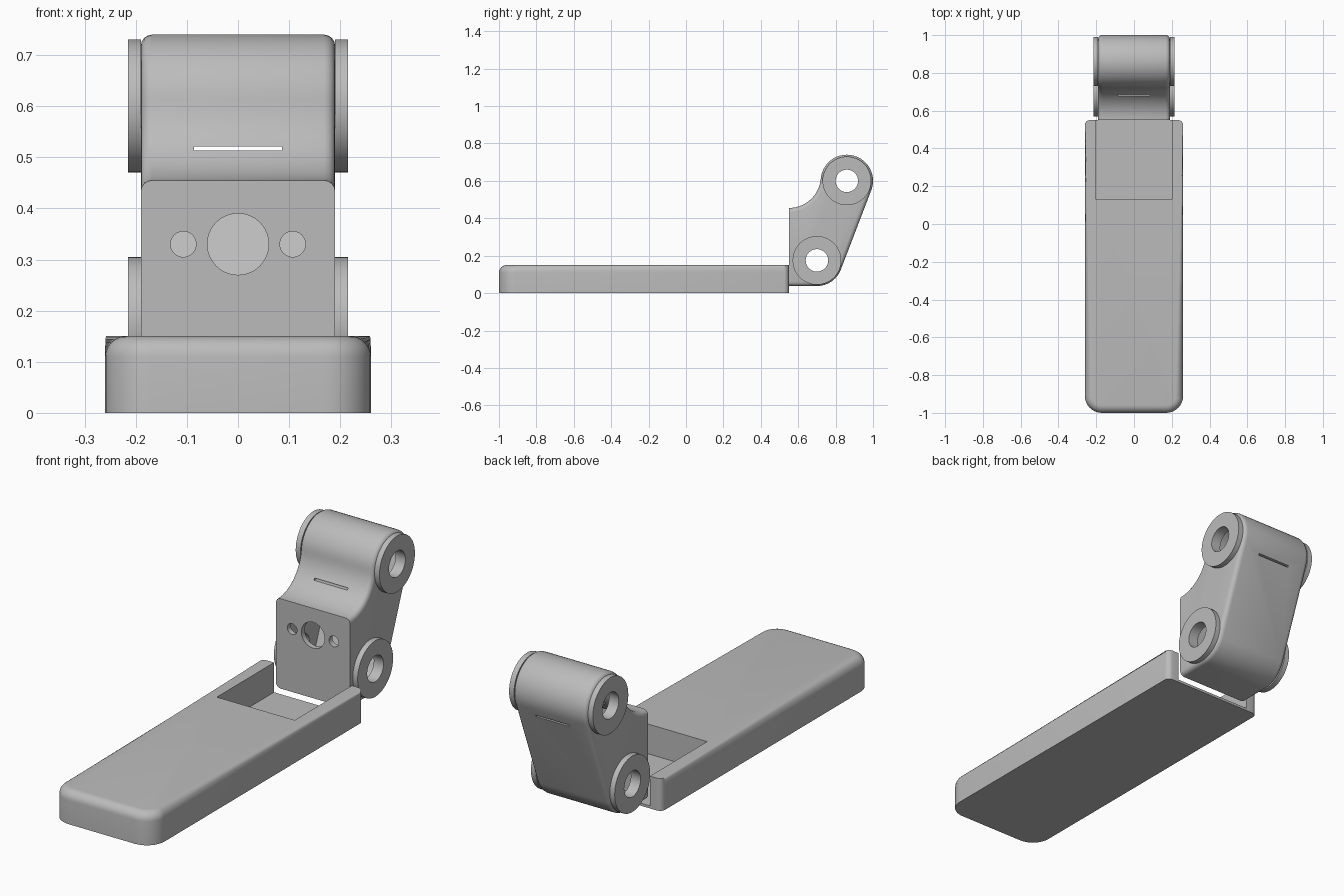
import bpy, bmesh
from math import sin, cos, asin, atan2, hypot, radians, pi
from mathutils import Matrix

if "Cube" in bpy.data.objects:
    bpy.data.objects.remove(bpy.data.objects["Cube"])

grey = bpy.data.materials.new("plain grey")
grey.use_nodes = True
colour = (0.5, 0.5, 0.5, 1)
grey.diffuse_color = colour
grey.node_tree.nodes["Principled BSDF"].inputs["Base Color"].default_value = colour

LOW = (0.70, 0.175)     # lower pivot (y, z)
HIGH = (0.86, 0.60)     # upper pivot (y, z)
HALF = 0.19             # half width of the arm
FRONT = 0.55            # front face of the arm


def make_object(name, bm):
    bmesh.ops.recalc_face_normals(bm, faces=bm.faces[:])
    mesh = bpy.data.meshes.new(name)
    bm.to_mesh(mesh)
    bm.free()
    mesh.materials.append(grey)
    obj = bpy.data.objects.new(name, mesh)
    bpy.context.collection.objects.link(obj)
    return obj


def box(lo, hi):
    bm = bmesh.new()
    size = [b - a for a, b in zip(lo, hi)]
    mid = [(a + b) / 2 for a, b in zip(lo, hi)]
    bmesh.ops.create_cube(bm, size=1, matrix=Matrix.Translation(mid) @ Matrix.Diagonal((*size, 1)))
    return bm


def rod(radius, depth, centre, axis):
    bm = bmesh.new()
    turn = Matrix.Rotation(pi / 2, 4, "Y" if axis == "x" else "X")
    bmesh.ops.create_cone(bm, cap_ends=True, segments=48, radius1=radius, radius2=radius,
                          depth=depth, matrix=Matrix.Translation(centre) @ turn)
    return bm


def select_only(obj):
    bpy.ops.object.select_all(action="DESELECT")
    obj.select_set(True)
    bpy.context.view_layer.objects.active = obj


def cut(obj, bm):
    cutter = make_object("cutter", bm)
    cutter.hide_render = True
    mod = obj.modifiers.new("cut", "BOOLEAN")
    mod.operation, mod.solver, mod.object = "DIFFERENCE", "EXACT", cutter
    select_only(obj)
    bpy.ops.object.modifier_apply(modifier=mod.name)
    bpy.data.objects.remove(cutter)


def smooth(obj):
    select_only(obj)
    bpy.ops.object.shade_smooth_by_angle(angle=radians(35))


def bevel(bm, test, size, segments):
    edges = [e for e in bm.edges if test(e.verts[0].co, e.verts[1].co)]
    bmesh.ops.bevel(bm, geom=edges, offset=size, segments=segments, profile=0.5, affect="EDGES")


def arc(centre, radius, start, end, steps):
    angles = [start + (end - start) * i / steps for i in range(steps + 1)]
    return [(centre[0] + radius * cos(a), centre[1] + radius * sin(a)) for a in angles]


def arm_profile(t):
    """Side outline of the arm, shrunk inwards by t."""
    r_low, r_high = 0.137, 0.14
    lip = 0.455
    dy, rise = HIGH[0] - FRONT, HIGH[1] - lip
    # Radius of the hollow curve that meets the upper round smoothly
    r_neck = (dy * dy + rise * rise - r_high * r_high) / (2 * (rise + r_high))
    neck = (FRONT, lip + r_neck)
    back = atan2(HIGH[1] - LOW[1], HIGH[0] - LOW[0]) - pi / 2
    meet = atan2(neck[1] - HIGH[1], neck[0] - HIGH[0])
    pts = [(FRONT + t, LOW[1] - r_low + t)]
    pts += arc(LOW, r_low - t, -pi / 2, back, 12)
    pts += arc(HIGH, r_high - t, back, meet, 28)
    pts += arc(neck, r_neck + t, meet - pi, asin(t / (r_neck + t)) - pi / 2, 14)[1:]
    return pts


def arm_solid(half, t):
    bm = bmesh.new()
    face = bm.faces.new([bm.verts.new((-half, y, z)) for y, z in arm_profile(t)])
    new = bmesh.ops.extrude_face_region(bm, geom=[face])["geom"]
    verts = [v for v in new if isinstance(v, bmesh.types.BMVert)]
    bmesh.ops.translate(bm, verts=verts, vec=(2 * half, 0, 0))
    bmesh.ops.recalc_face_normals(bm, faces=bm.faces[:])
    return bm


# Base plate: rounded corners and top rim, pocket open at the back
bm = box((-0.26, -1, 0), (0.26, 0.55, 0.15))
upright = lambda a, b: abs(a.z - b.z) > 0.1
bevel(bm, lambda a, b: upright(a, b) and a.y < 0, 0.09, 8)
bevel(bm, lambda a, b: upright(a, b) and a.y > 0, 0.025, 4)
bevel(bm, lambda a, b: min(a.z, b.z) > 0.149 and min(a.y, b.y) < 0.52, 0.04, 6)
plate = make_object("base_plate", bm)
cut(plate, box((-0.2, 0.13, 0.012), (0.2, 0.7, 0.3)))
smooth(plate)

# Hollow arm with softened side edges
bm = arm_solid(HALF, 0)
bevel(bm, lambda a, b: abs(a.x - b.x) < 0.01 and max(a.y, b.y) > FRONT + 0.001, 0.022, 4)
arm = make_object("hinge_arm", bm)
cut(arm, arm_solid(HALF - 0.025, 0.025))

# Pivot bores, front openings and the thin slot
for y, z in (LOW, HIGH):
    cut(arm, rod(0.06, 0.6, (0, y, z), "x"))
for x, radius in ((-0.107, 0.025), (0, 0.06), (0.107, 0.025)):
    cut(arm, rod(radius, 0.1, (x, FRONT, 0.33), "y"))
cut(arm, box((-0.086, 0.6, 0.513), (0.086, 1.1, 0.521)))
smooth(arm)

# Pivot washers on both sides
for side, sign in (("left", 1), ("right", -1)):
    for level, (y, z) in (("lower", LOW), ("upper", HIGH)):
        x = sign * (HALF + 0.0125)
        washer = make_object(f"{level}_{side}_washer", rod(0.13, 0.025, (x, y, z), "x"))
        cut(washer, rod(0.06, 0.2, (x, y, z), "x"))
        smooth(washer)
